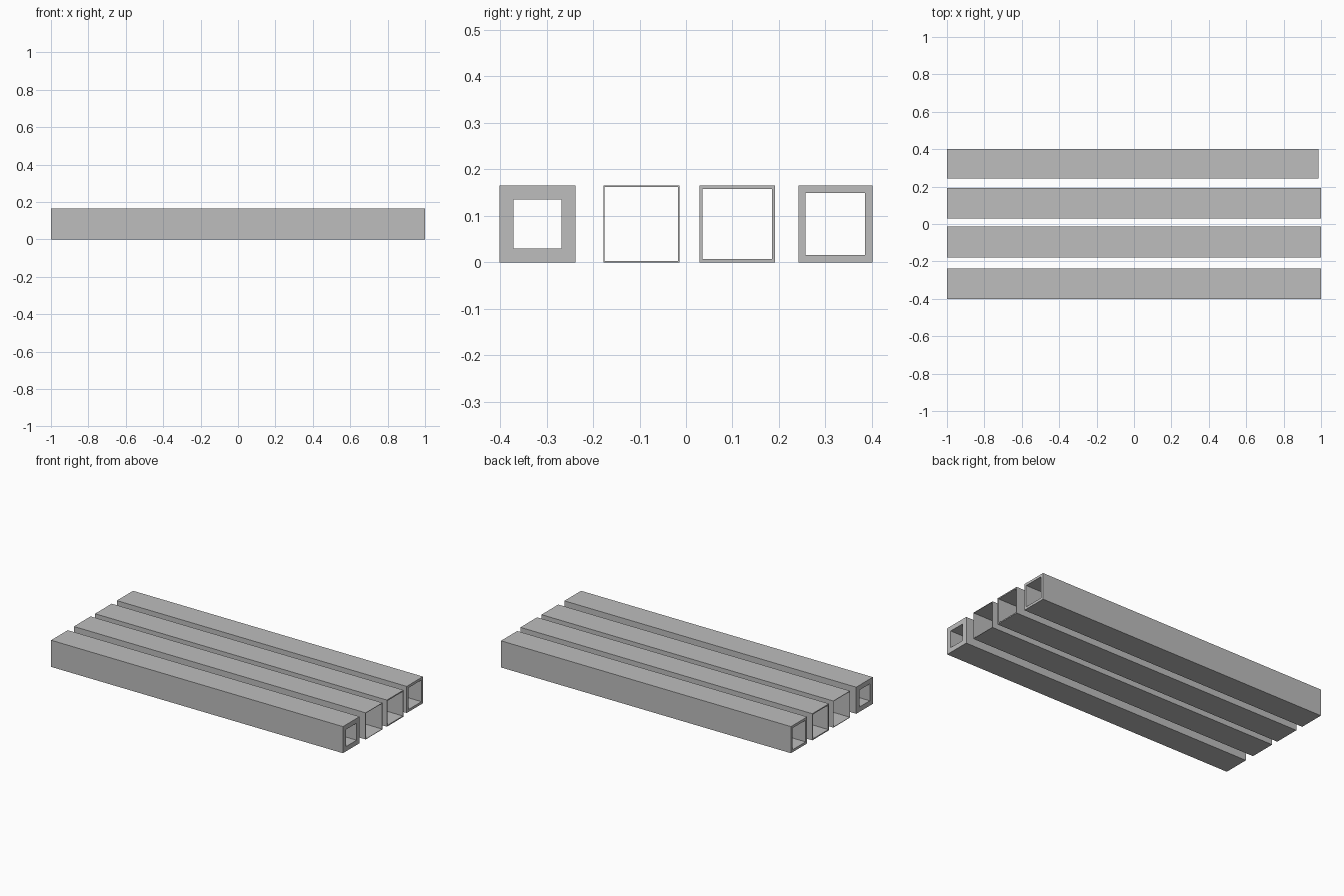
import bpy
import bmesh

if "Cube" in bpy.data.objects:
    bpy.data.objects.remove(bpy.data.objects["Cube"])

HEIGHT = 0.165

# Plain grey metal
grey = bpy.data.materials.new("grey_metal")
grey.use_nodes = True
colour = (0.515, 0.515, 0.515, 1)
grey.diffuse_color = colour
grey.node_tree.nodes["Principled BSDF"].inputs["Base Color"].default_value = colour


def square_tube(name, y0, y1, x1, wall):
    """Open square tube along x: a square ring profile, extruded."""
    bm = bmesh.new()

    def loop(inset):
        a, b, low, high = y0 + inset, y1 - inset, inset, HEIGHT - inset
        return [bm.verts.new((-1, y, z)) for y, z in
                ((a, low), (b, low), (b, high), (a, high))]

    outer, inner = loop(0), loop(wall)
    ring = []
    for i in range(4):
        j = (i + 1) % 4
        ring.append(bm.faces.new((outer[i], outer[j], inner[j], inner[i])))
    grown = bmesh.ops.extrude_face_region(bm, geom=ring, use_keep_orig=True)["geom"]
    moved = [v for v in grown if isinstance(v, bmesh.types.BMVert)]
    bmesh.ops.translate(bm, verts=moved, vec=(x1 + 1, 0, 0))
    bmesh.ops.recalc_face_normals(bm, faces=bm.faces)

    mesh = bpy.data.meshes.new(name)
    bm.to_mesh(mesh)
    bm.free()
    mesh.materials.append(grey)
    obj = bpy.data.objects.new(name, mesh)
    bpy.context.collection.objects.link(obj)
    return obj


# Four parallel tubes from front to back, each with its own wall thickness
square_tube("thick_wall_tube", -0.401, -0.238, 1, 0.03)
square_tube("sheet_wall_tube", -0.178, -0.014, 1, 0.003)
square_tube("thin_wall_tube", 0.029, 0.192, 1, 0.007)
square_tube("medium_wall_tube", 0.242, 0.401, 0.987, 0.0155)
